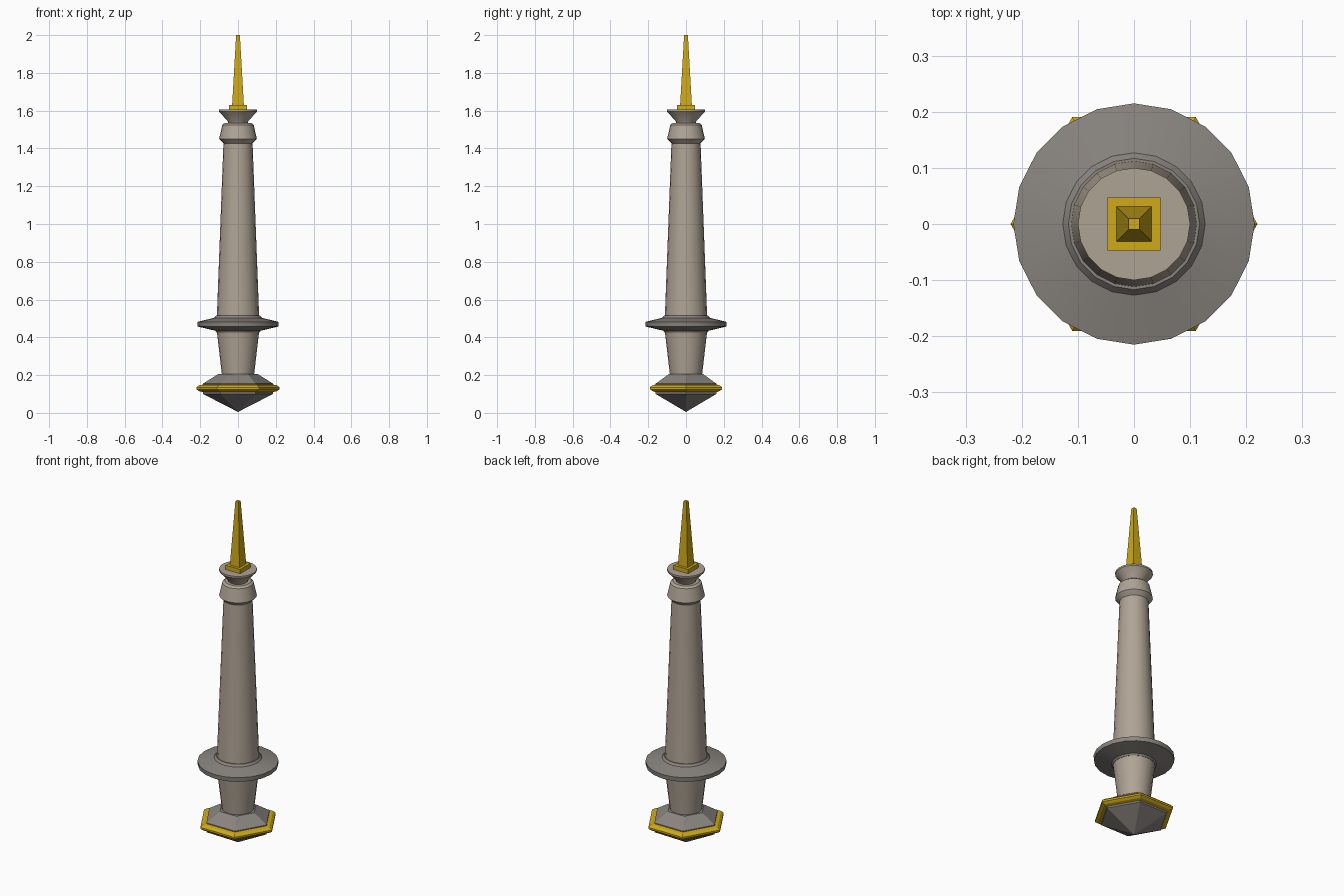
import bpy, bmesh, math

if "Cube" in bpy.data.objects:
    bpy.data.objects.remove(bpy.data.objects["Cube"])

def material(name, col):
    m = bpy.data.materials.new(name)
    m.diffuse_color = (*col, 1)
    m.use_nodes = True
    m.node_tree.nodes["Principled BSDF"].inputs["Base Color"].default_value = m.diffuse_color
    return m

STONE = material("stone", (0.43, 0.37, 0.30))
DARK = material("dark_stone", (0.25, 0.23, 0.21))
GOLD = material("gold", (0.62, 0.40, 0.01))

def lathe(name, profile, sides, mat, smooth=True, turn=0.0, closed=False):
    """Spin (radius, z) points into a solid; closed joins the ends as a ring."""
    bm = bmesh.new()
    rings = []
    for r, z in profile:
        if r == 0:
            rings.append([bm.verts.new((0, 0, z))] * sides)
            continue
        rings.append([bm.verts.new((r * math.cos(turn + 2 * math.pi * i / sides),
                                    r * math.sin(turn + 2 * math.pi * i / sides), z))
                      for i in range(sides)])
    pairs = list(zip(rings, rings[1:]))
    if closed:
        pairs.append((rings[-1], rings[0]))
    for a, b in pairs:
        for i in range(sides):
            j = (i + 1) % sides
            bm.faces.new(list(dict.fromkeys((a[i], a[j], b[j], b[i]))))
    if not closed:
        for ring in (rings[0], rings[-1]):
            if ring[0] is not ring[1]:
                bm.faces.new(ring)
    bmesh.ops.recalc_face_normals(bm, faces=bm.faces)
    me = bpy.data.meshes.new(name)
    bm.to_mesh(me)
    bm.free()
    me.materials.append(mat)
    ob = bpy.data.objects.new(name, me)
    bpy.context.collection.objects.link(ob)
    if smooth:
        bpy.context.view_layer.objects.active = ob
        ob.select_set(True)
        bpy.ops.object.shade_smooth_by_angle(angle=math.radians(30))
        ob.select_set(False)
    return ob

# Hexagonal pommel and its gold band
lathe("pommel", [(0, 0.005), (0.185, 0.1), (0.185, 0.155), (0.105, 0.205)], 6, DARK, False)
lathe("pommel_band", [(0.185, 0.11), (0.205, 0.115), (0.22, 0.125), (0.22, 0.135),
                      (0.205, 0.147), (0.185, 0.15)], 6, GOLD, False, closed=True)

# Grip below the flange
lathe("grip", [(0.085, 0.2), (0.113, 0.44)], 20, STONE)

# Wide round flange with raised collars
lathe("flange", [(0.113, 0.425), (0.12, 0.435), (0.213, 0.457), (0.215, 0.482),
                 (0.127, 0.503), (0.117, 0.515)], 20, DARK)

# Long tapering shaft
lathe("shaft", [(0.112, 0.51), (0.077, 1.43)], 20, STONE)

# Swollen head, neck and flared cup
lathe("head", [(0.075, 1.425), (0.1, 1.45), (0.083, 1.525), (0.07, 1.535)], 20, STONE)
lathe("cup", [(0.05, 1.53), (0.055, 1.545), (0.1, 1.595), (0.1, 1.605)], 20, STONE)

# Square gold plinth and spike
q, s = math.pi / 4, math.sqrt(2)
lathe("spike_base", [(0.047 * s, 1.6), (0.047 * s, 1.63)], 4, GOLD, False, q)
lathe("spike", [(0.031 * s, 1.63), (0.01 * s, 2.0)], 4, GOLD, False, q)
